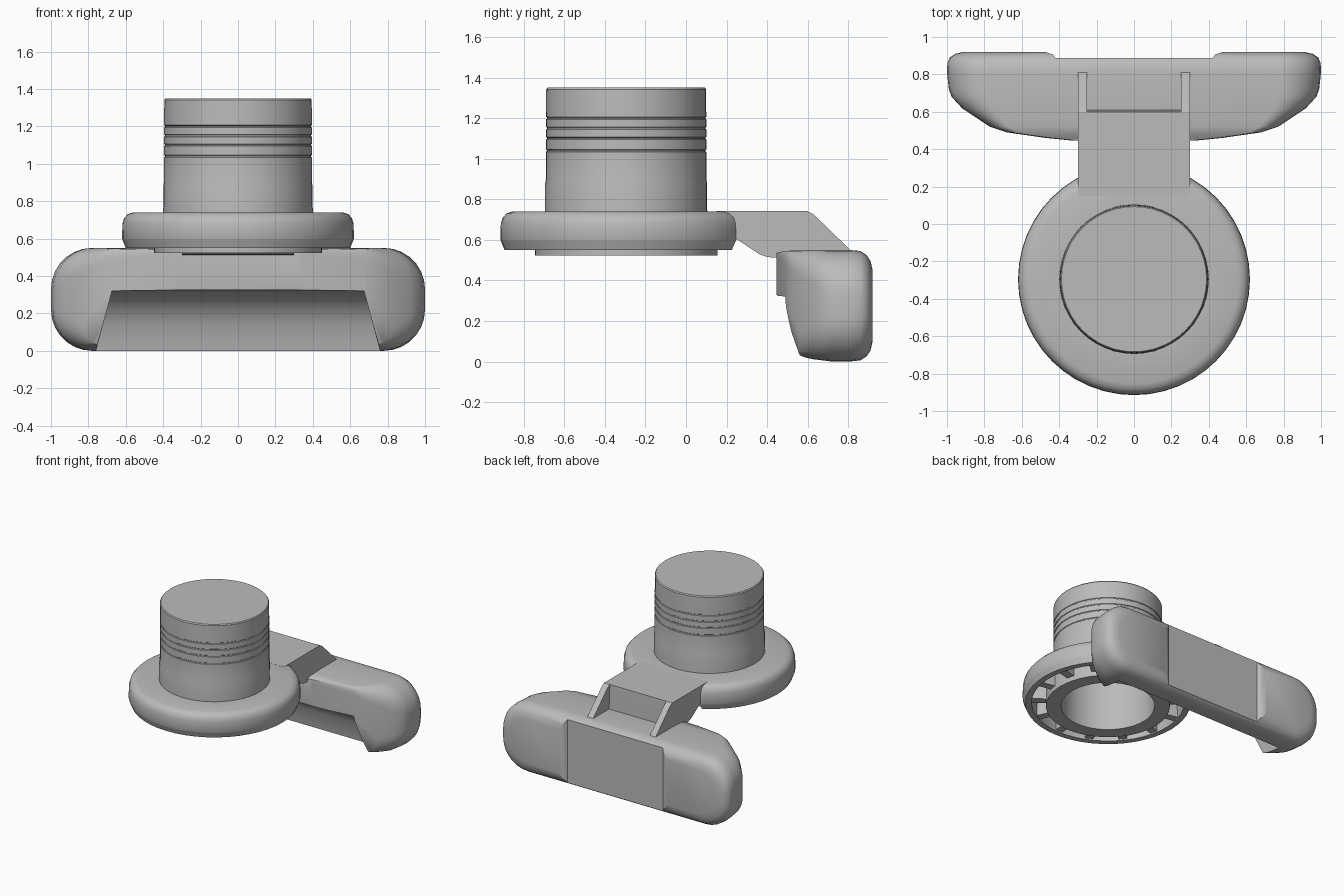
import bpy, bmesh, math
from mathutils import Vector

if "Cube" in bpy.data.objects:
    bpy.data.objects.remove(bpy.data.objects["Cube"])

grey = bpy.data.materials.new("plain_grey")
grey.diffuse_color = (0.5, 0.5, 0.5, 1)
grey.use_nodes = True
grey.node_tree.nodes["Principled BSDF"].inputs["Base Color"].default_value = grey.diffuse_color
CY = -0.295  # centre of the round cup in y


def finish(name, bm, angle=35):
    bmesh.ops.remove_doubles(bm, verts=bm.verts, dist=1e-5)
    bmesh.ops.recalc_face_normals(bm, faces=bm.faces)
    me = bpy.data.meshes.new(name)
    bm.to_mesh(me)
    bm.free()
    ob = bpy.data.objects.new(name, me)
    bpy.context.collection.objects.link(ob)
    me.materials.append(grey)
    smooth(ob, angle)
    return ob


def smooth(ob, angle=35):
    bpy.ops.object.select_all(action='DESELECT')
    ob.select_set(True)
    bpy.context.view_layer.objects.active = ob
    bpy.ops.object.shade_smooth_by_angle(angle=math.radians(angle))


def bridge(bm, a, b):
    n = len(a)
    for i in range(n):
        bm.faces.new((a[i], a[(i + 1) % n], b[(i + 1) % n], b[i]))


def loft(name, rings, closed_caps=True):
    bm = bmesh.new()
    vs = [[bm.verts.new(p) for p in r] for r in rings]
    for a, b in zip(vs, vs[1:]):
        bridge(bm, a, b)
    if closed_caps:
        bm.faces.new(vs[0])
        bm.faces.new(vs[-1])
    return finish(name, bm)


def revolve(name, profile, n=48):
    rings = [[(r * math.cos(2 * math.pi * i / n),
               CY + r * math.sin(2 * math.pi * i / n), z) for i in range(n)]
             for r, z in profile]
    return loft(name, rings, False)


def prism(name, yz, x0, x1):
    return loft(name, [[(x, y, z) for y, z in yz] for x in (x0, x1)])


def rounded_section(y, hw, z0, z1, r, seg=7):
    r = min(r, (z1 - z0) * 0.48)
    pts = []
    for k, (sx, top) in enumerate(((1, 1), (-1, 1), (-1, 0), (1, 0))):
        cx = sx * (hw - r)
        cz = z1 - r if top else z0 + r
        for i in range(seg + 1):
            a = math.pi / 2 * (k + i / seg)
            pts.append((cx + r * math.cos(a), y, cz + r * math.sin(a)))
    return pts


def cut(ob, cutter):
    cutter.hide_render = True
    m = ob.modifiers.new("cut", 'BOOLEAN')
    m.operation = 'DIFFERENCE'
    m.solver = 'EXACT'
    m.object = cutter
    bpy.context.view_layer.objects.active = ob
    bpy.ops.object.modifier_apply(modifier=m.name)
    bpy.data.objects.remove(cutter)
    smooth(ob)


# round cup: hollow, open underneath, with shallow grooves round the upper wall
cup = [(0, 1.35), (0.388, 1.35), (0.394, 1.342)]
for z in (1.20, 1.15, 1.10, 1.04):
    cup += [(0.395, z + 0.006), (0.391, z + 0.003), (0.391, z - 0.003), (0.395, z - 0.006)]
cup += [(0.395, 0.90), (0.399, 0.88), (0.4, 0.70), (0.45, 0.69), (0.45, 0.522),
        (0.34, 0.522), (0.34, 1.30), (0, 1.30)]
revolve("cup", cup)

# flange: rounded ring with a hollow underside, notched where the arm passes
flange = revolve("flange", [(0.39, 0.74), (0.56, 0.74), (0.59, 0.73), (0.609, 0.71),
                            (0.618, 0.68), (0.62, 0.60), (0.615, 0.588), (0.60, 0.55),
                            (0.555, 0.55), (0.55, 0.68), (0.39, 0.68), (0.39, 0.74)])
cut(flange, prism("notch_cutter", [(0.2, 0.4), (0.2, 0.615), (0.5, 0.615), (0.5, 0.4)],
                  -0.298, 0.298))

# stiffening ribs inside the flange
for i in range(14):
    a = 2 * math.pi * (i + 0.5) / 14
    u = Vector((math.cos(a), math.sin(a), 0))
    if u.y > 0.85:
        continue
    v = Vector((-u.y, u.x, 0)) * 0.03
    c = Vector((0, CY, 0))
    base = [c + u * 0.44 - v, c + u * 0.56 - v, c + u * 0.56 + v, c + u * 0.44 + v]
    loft("flange_rib", [[p + Vector((0, 0, z)) for p in base] for z in (0.56, 0.69)])

# arm joining flange to handle block, with two side walls around an open pocket
prism("arm", [(0.15, 0.741), (0.60, 0.741), (0.61, 0.53), (0.61, 0.50), (0.45, 0.512),
              (0.40, 0.515), (0.36, 0.53), (0.30, 0.57), (0.24, 0.61), (0.20, 0.615),
              (0.15, 0.69)], -0.3, 0.3)
for s in (-1, 1):
    prism("arm_side_wall", [(0.598, 0.741), (0.625, 0.728), (0.65, 0.705), (0.81, 0.55),
                            (0.81, 0.50), (0.598, 0.50)], s * 0.25, s * 0.3)

# wide rear block: lofted front to back
sections = [
    (0.447, 0.34, 0.33, 0.535, 0.03), (0.46, 0.47, 0.30, 0.54, 0.04),
    (0.49, 0.68, 0.24, 0.545, 0.06), (0.52, 0.77, 0.13, 0.547, 0.10),
    (0.56, 0.83, 0.02, 0.548, 0.13), (0.62, 0.92, 0.012, 0.55, 0.17),
    (0.68, 0.975, 0.005, 0.55, 0.20), (0.72, 0.99, 0.0, 0.55, 0.22),
    (0.81, 1.0, 0.0, 0.55, 0.22), (0.86, 0.998, 0.006, 0.545, 0.22),
    (0.89, 0.985, 0.025, 0.525, 0.21), (0.91, 0.955, 0.055, 0.495, 0.19),
    (0.92, 0.91, 0.1, 0.45, 0.16)]
block = loft("rear_block", [rounded_section(*s) for s in sections])

# hollow under the front lip of the block
hollow = [(0.40, 0.33), (0.54, 0.315), (0.64, 0.25), (0.71, 0.14), (0.74, -0.05), (0.40, -0.05)]
half = lambda z: 0.77 - 0.30 * max(z, 0)
cut(block, loft("hollow_cutter", [[(s * half(z), y, z) for y, z in hollow] for s in (-1, 1)]))

# shallow step between the two raised end pads on the back
step = [(-0.42, 0.888), (0.42, 0.888), (0.435, 0.907), (0.47, 0.918), (0.52, 0.95),
        (-0.52, 0.95), (-0.47, 0.918), (-0.435, 0.907)]
cut(block, loft("step_cutter", [[(x, y, z) for x, y in step] for z in (-0.1, 0.7)]))
